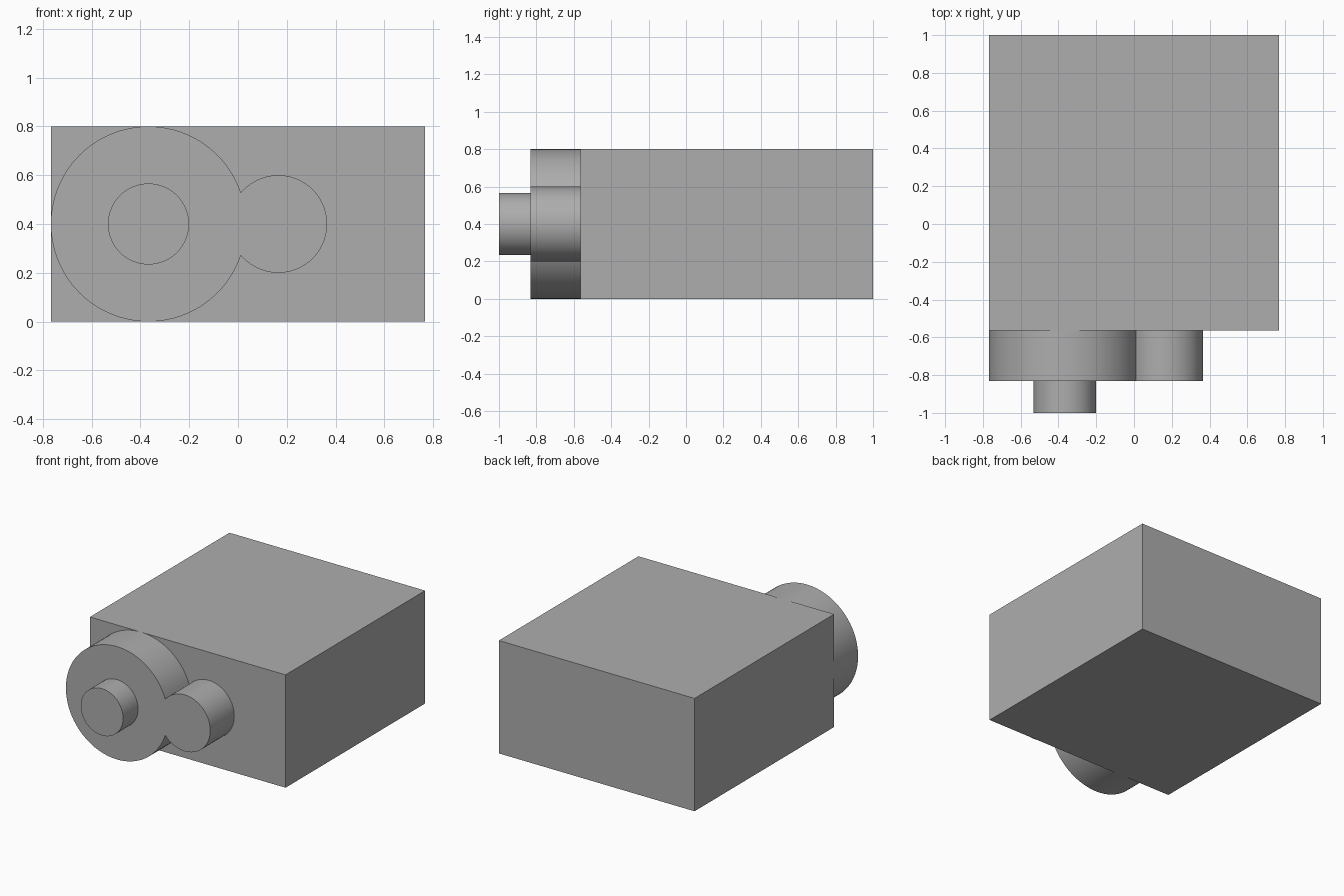
import bpy, bmesh, math

if "Cube" in bpy.data.objects:
    bpy.data.objects.remove(bpy.data.objects["Cube"])

grey = bpy.data.materials.new("neutral grey")
grey.diffuse_color = (0.42, 0.42, 0.42, 1)
grey.use_nodes = True
grey.node_tree.nodes["Principled BSDF"].inputs["Base Color"].default_value = grey.diffuse_color

BACK, FACE, BOSS, TIP = 1.0, -0.563, -0.832, -1.0   # y stations, back to front
HALF_W, HEIGHT = 0.767, 0.8
MID_Z = HEIGHT / 2
BIG_X, BIG_R = -0.367, 0.4
SMALL_X, SMALL_R = 0.165, 0.2
SHAFT_R = 0.166


def arc(cx, r, start, end, n):
    """Points in the xz plane, counter-clockwise as seen from the front."""
    return [(cx + r * math.cos(start + (end - start) * i / n),
             MID_Z + r * math.sin(start + (end - start) * i / n)) for i in range(n + 1)]


def extrude_profile(name, points, y_front, y_back):
    bm = bmesh.new()
    front = bm.faces.new([bm.verts.new((x, y_front, z)) for x, z in points])
    ext = bmesh.ops.extrude_face_region(bm, geom=[front], use_keep_orig=True)
    verts = [g for g in ext["geom"] if isinstance(g, bmesh.types.BMVert)]
    bmesh.ops.translate(bm, verts=verts, vec=(0, y_back - y_front, 0))
    bmesh.ops.recalc_face_normals(bm, faces=bm.faces)
    mesh = bpy.data.meshes.new(name)
    bm.to_mesh(mesh)
    bm.free()
    mesh.materials.append(grey)
    obj = bpy.data.objects.new(name, mesh)
    bpy.context.collection.objects.link(obj)
    bpy.ops.object.select_all(action='DESELECT')
    obj.select_set(True)
    bpy.context.view_layer.objects.active = obj
    bpy.ops.object.shade_smooth_by_angle(angle=math.radians(30))
    return obj


# Main block
extrude_profile("housing_block", [(-HALF_W, 0), (HALF_W, 0), (HALF_W, HEIGHT), (-HALF_W, HEIGHT)],
                FACE, BACK)

# Two-lobed boss: a large and a small arc meeting where their circles cross
d = SMALL_X - BIG_X
a = (d * d + BIG_R ** 2 - SMALL_R ** 2) / (2 * d)
h = math.sqrt(BIG_R ** 2 - a * a)
big_angle = math.atan2(h, a)
small_angle = math.atan2(h, a - d)
outline = arc(BIG_X, BIG_R, big_angle, 2 * math.pi - big_angle, 80)
outline += arc(SMALL_X, SMALL_R, -small_angle, small_angle, 56)[1:-1]
extrude_profile("lobed_boss", outline, BOSS, FACE)

# Shaft on the large lobe
extrude_profile("shaft", arc(BIG_X, SHAFT_R, 0, 2 * math.pi, 64)[:-1], TIP, BOSS)
